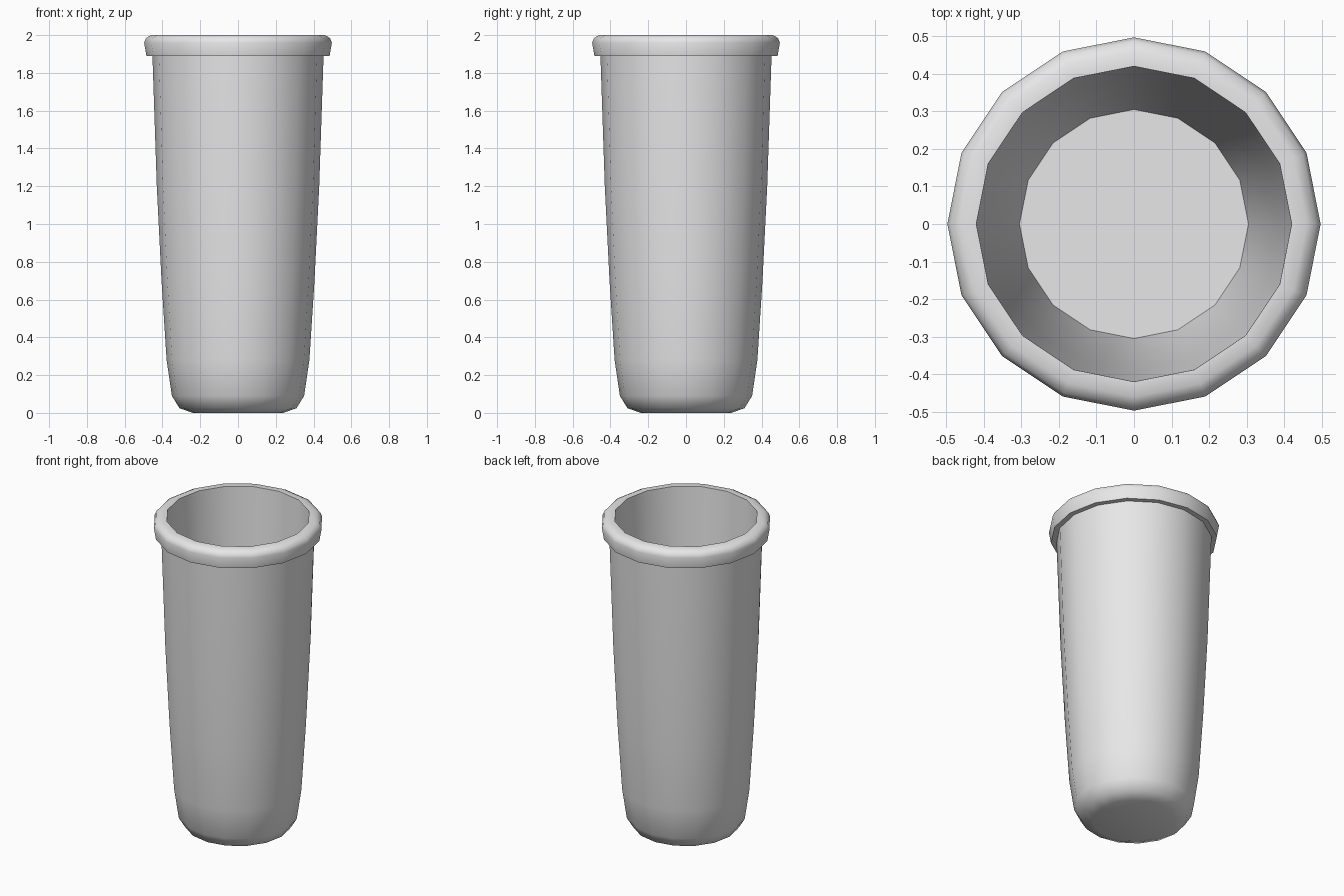
import bpy, bmesh, math

if "Cube" in bpy.data.objects:
    bpy.data.objects.remove(bpy.data.objects["Cube"])

SIDES = 16

# one grey for the whole cup
grey = bpy.data.materials.new("plain_grey")
grey.diffuse_color = (0.8, 0.8, 0.8, 1)
grey.use_nodes = True
grey.node_tree.nodes["Principled BSDF"].inputs["Base Color"].default_value = grey.diffuse_color


def lathe(name, profile):
    """Revolve (radius, z) points round z and cap both ends."""
    bm = bmesh.new()
    rings = [[bm.verts.new((r * math.cos(2 * math.pi * i / SIDES),
                            r * math.sin(2 * math.pi * i / SIDES), z))
              for i in range(SIDES)] for r, z in profile]
    for a, b in zip(rings, rings[1:]):
        for i in range(SIDES):
            j = (i + 1) % SIDES
            bm.faces.new((a[i], a[j], b[j], b[i]))
    bm.faces.new(rings[0][::-1])
    bm.faces.new(rings[-1])
    mesh = bpy.data.meshes.new(name)
    bm.to_mesh(mesh)
    bm.free()
    mesh.materials.append(grey)
    obj = bpy.data.objects.new(name, mesh)
    bpy.context.collection.objects.link(obj)
    bpy.context.view_layer.objects.active = obj
    obj.select_set(True)
    bpy.ops.object.shade_smooth_by_angle(angle=math.radians(40))
    obj.select_set(False)
    return obj


# tumbler: base, tapered outside, rolled rim, inside wall, inside floor
lathe("tumbler", [
    (0.24, 0.0), (0.31, 0.025), (0.35, 0.09), (0.378, 0.28),
    (0.405, 0.70), (0.43, 1.20), (0.453, 1.89),
    (0.485, 1.89), (0.497, 1.96), (0.487, 1.985), (0.46, 2.0), (0.42, 2.0),
    (0.39, 1.30), (0.345, 0.35), (0.305, 0.09),
])
